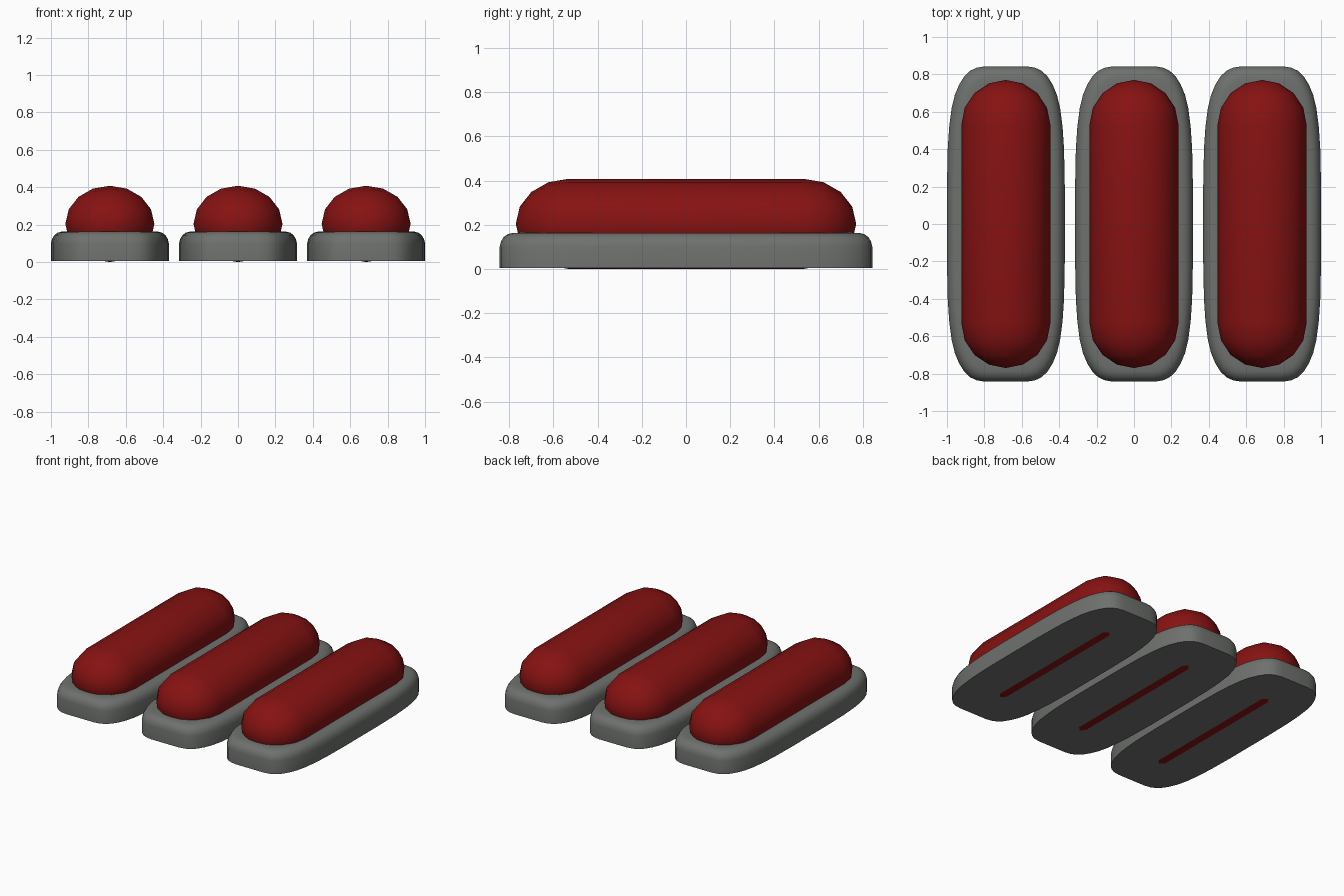
import bpy, bmesh, math

if "Cube" in bpy.data.objects:
    bpy.data.objects.remove(bpy.data.objects["Cube"])

def material(name, rgb):
    m = bpy.data.materials.new(name)
    m.diffuse_color = (*rgb, 1)
    m.use_nodes = True
    m.node_tree.nodes["Principled BSDF"].inputs["Base Color"].default_value = m.diffuse_color
    return m

GREY = material("grey housing", (0.155, 0.165, 0.155))
RED = material("red lens", (0.24, 0.006, 0.006))

def finish(bm, name, mat, x, angle):
    bmesh.ops.recalc_face_normals(bm, faces=bm.faces)
    me = bpy.data.meshes.new(name)
    bm.to_mesh(me)
    bm.free()
    me.materials.append(mat)
    ob = bpy.data.objects.new(name, me)
    ob.location.x = x
    bpy.context.collection.objects.link(ob)
    bpy.ops.object.select_all(action='DESELECT')
    ob.select_set(True)
    bpy.context.view_layer.objects.active = ob
    bpy.ops.object.shade_smooth_by_angle(angle=math.radians(angle))
    return ob

# Quarter outline of the base, mirrored into a full loop
QUARTER = [(0.315, 0.2), (0.311, 0.4), (0.303, 0.52), (0.29, 0.62), (0.273, 0.69),
           (0.25, 0.745), (0.222, 0.79), (0.19, 0.82), (0.155, 0.836), (0.11, 0.843)]
OUTLINE = (QUARTER + [(-x, y) for x, y in reversed(QUARTER)]
           + [(-x, -y) for x, y in QUARTER] + [(x, -y) for x, y in reversed(QUARTER)])
# Side profile of the base: inset, height
PROFILE = [(0, 0.005), (0, 0.1), (0.006, 0.124), (0.018, 0.144),
           (0.036, 0.157), (0.058, 0.163), (0.09, 0.164)]

def base(x):
    bm = bmesh.new()
    rings = [[bm.verts.new((px * (1 - d / 0.315), py * (1 - d / 0.843), z))
              for px, py in OUTLINE] for d, z in PROFILE]
    n = len(OUTLINE)
    for a, b in zip(rings, rings[1:]):
        for i in range(n):
            j = (i + 1) % n
            bm.faces.new((a[i], a[j], b[j], b[i]))
    bm.faces.new(rings[0])
    bm.faces.new(rings[-1])
    finish(bm, "base", GREY, x, 40)

# Capsule lens: a sphere split at its middle ring and stretched along y
def lens(x):
    bm = bmesh.new()
    rings = []
    for sign in (-1, 1):
        for k in range(4):
            a = math.radians(22.5 * (k + 1 if sign < 0 else 4 - k))
            y = sign * (0.53 + 0.24 * math.cos(a))
            rings.append([bm.verts.new((0.238 * math.sin(a) * math.cos(t), y,
                                        0.204 + 0.204 * math.sin(a) * math.sin(t)))
                          for t in (math.tau * i / 16 for i in range(16))])
    for a, b in zip(rings, rings[1:]):
        for i in range(16):
            j = (i + 1) % 16
            bm.faces.new((a[i], a[j], b[j], b[i]))
    for ring, y in ((rings[0], -0.77), (rings[-1], 0.77)):
        tip = bm.verts.new((0, y, 0.204))
        for i in range(16):
            bm.faces.new((ring[i], ring[(i + 1) % 16], tip))
    finish(bm, "lens", RED, x, 60)

for cx in (-0.685, 0, 0.685):
    base(cx)
    lens(cx)
